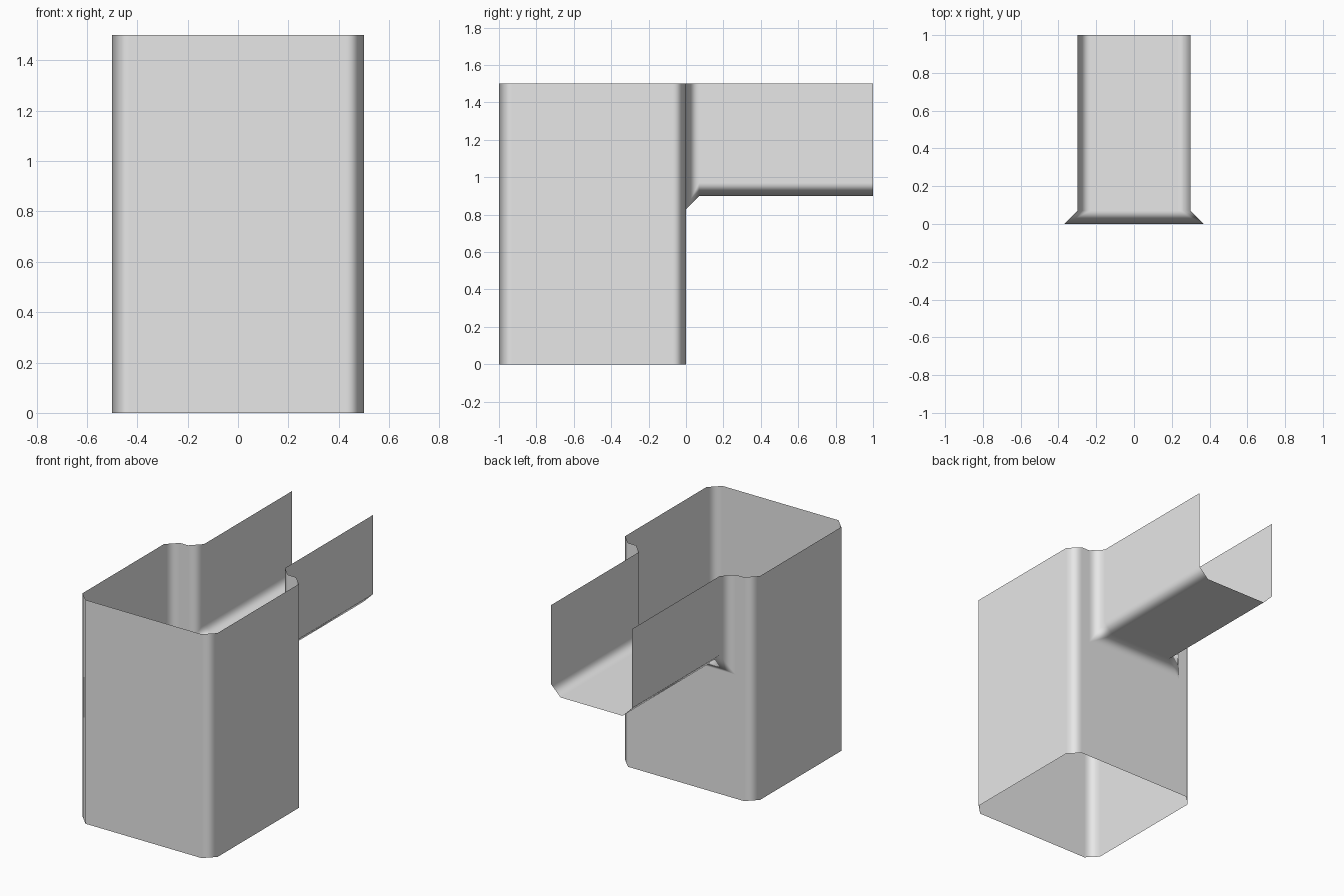
import bpy
import bmesh

cube = bpy.data.objects.get("Cube")
if cube:
    bpy.data.objects.remove(cube, do_unlink=True)

HALF_W, HEIGHT = 0.5, 1.5       # square tube
SPOUT_W, SPOUT_Z = 0.3, 0.9     # open channel
BEVEL = 0.07

grey = bpy.data.materials.new("light_grey")
grey.use_nodes = True
colour = (0.8, 0.8, 0.8, 1)
grey.diffuse_color = colour
grey.node_tree.nodes["Principled BSDF"].inputs["Base Color"].default_value = colour

bm = bmesh.new()


def sheet(*points):
    bm.faces.new([bm.verts.new(p) for p in points])


def wall(a, b, low):
    """Upright sheet from plan point a to plan point b, up to the rim."""
    sheet((*a, low), (*b, low), (*b, HEIGHT), (*a, HEIGHT))


# Tube: front and side walls, open at top and bottom
wall((-HALF_W, -1), (HALF_W, -1), 0)
wall((HALF_W, -1), (HALF_W, 0), 0)
wall((-HALF_W, 0), (-HALF_W, -1), 0)

# Back wall with the notch for the channel
half = [(HALF_W, 0), (HALF_W, HEIGHT), (SPOUT_W, HEIGHT), (SPOUT_W, SPOUT_Z)]
outline = half + [(-x, z) for x, z in reversed(half)]
sheet(*[(x, 0, z) for x, z in outline][::-1])

# Channel: side walls and floor, open at top and end
wall((SPOUT_W, 0), (SPOUT_W, 1), SPOUT_Z)
wall((-SPOUT_W, 1), (-SPOUT_W, 0), SPOUT_Z)
sheet((-SPOUT_W, 0, SPOUT_Z), (-SPOUT_W, 1, SPOUT_Z),
      (SPOUT_W, 1, SPOUT_Z), (SPOUT_W, 0, SPOUT_Z))

# Join the sheets and make all faces point outward
bmesh.ops.remove_doubles(bm, verts=bm.verts, dist=0.0001)
bmesh.ops.recalc_face_normals(bm, faces=bm.faces)
bm.faces.ensure_lookup_table()
if bm.faces[0].normal.y > 0:
    bmesh.ops.reverse_faces(bm, faces=bm.faces)
for face in bm.faces:
    face.smooth = True

mesh = bpy.data.meshes.new("tube_with_channel")
bm.to_mesh(mesh)
bm.free()
mesh.materials.append(grey)
tube = bpy.data.objects.new("tube_with_channel", mesh)
bpy.context.collection.objects.link(tube)

# Single-step softened corners
bevel = tube.modifiers.new("corner_bevel", 'BEVEL')
bevel.width = BEVEL
bevel.segments = 1
bevel.limit_method = 'ANGLE'
bevel.use_clamp_overlap = False
bevel.harden_normals = True
